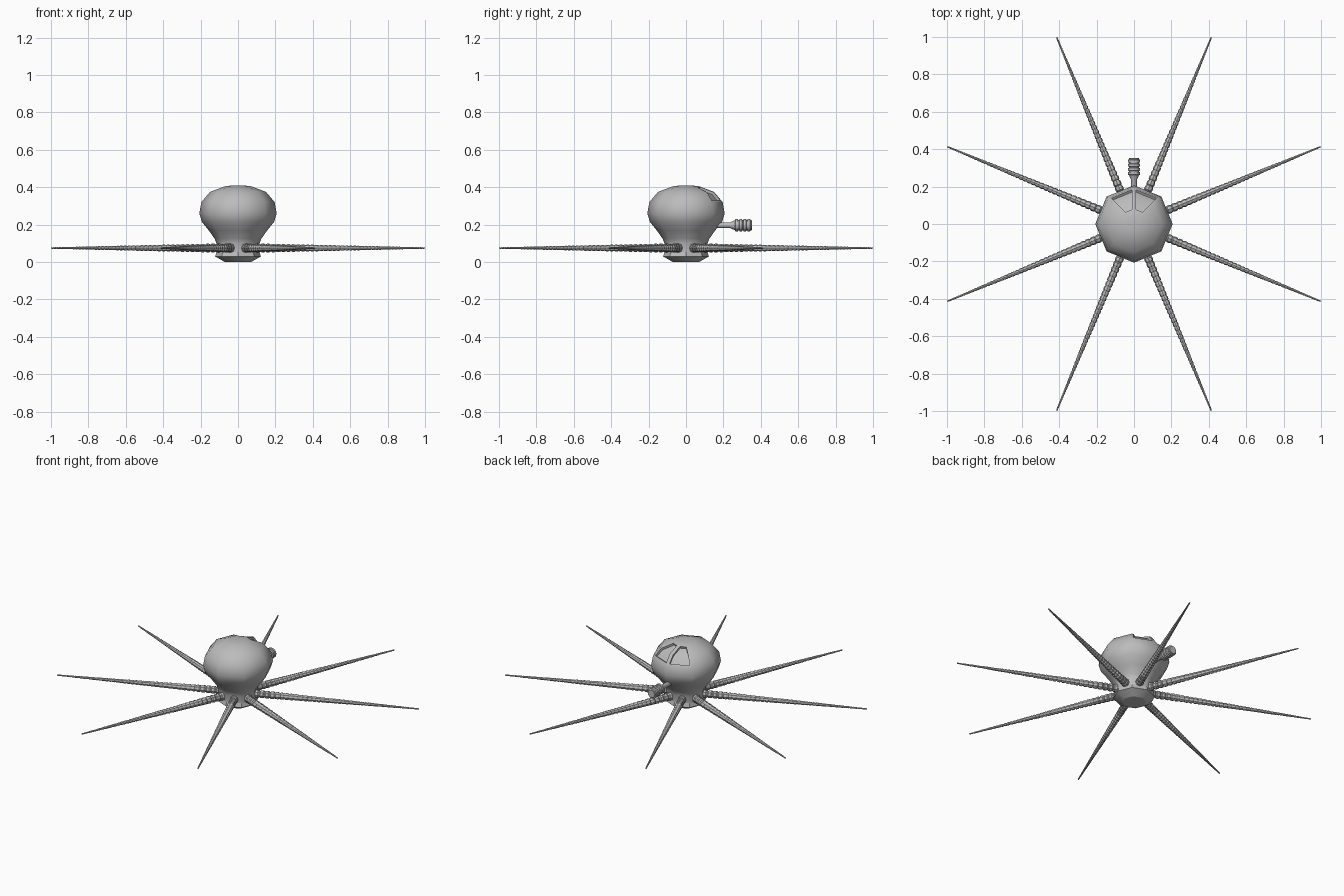
import bpy
import bmesh
from math import cos, sin, pi, radians, atan2
from mathutils import Matrix

cube = bpy.data.objects.get("Cube")
if cube:
    bpy.data.objects.remove(cube, do_unlink=True)

grey = bpy.data.materials.new("matte_grey")
grey.use_nodes = True
grey.diffuse_color = (0.5, 0.5, 0.5, 1)
grey.node_tree.nodes["Principled BSDF"].inputs["Base Color"].default_value = (0.5, 0.5, 0.5, 1)


def lathe(profile, sides):
    """Revolve (radius, height) pairs round z and cap both ends."""
    bm = bmesh.new()
    rings = [[bm.verts.new((r * cos(2 * pi * i / sides), r * sin(2 * pi * i / sides), h))
              for i in range(sides)] for r, h in profile]
    for low, high in zip(rings, rings[1:]):
        for i in range(sides):
            j = (i + 1) % sides
            bm.faces.new((low[i], low[j], high[j], high[i]))
    bm.faces.new(rings[0][::-1])
    bm.faces.new(rings[-1])
    bm.normal_update()
    return bm


def finish(bm, name, angle, matrix=Matrix()):
    mesh = bpy.data.meshes.new(name)
    bm.to_mesh(mesh)
    bm.free()
    mesh.materials.append(grey)
    mesh.shade_smooth()
    mesh.set_sharp_from_angle(angle=radians(angle))
    obj = bpy.data.objects.new(name, mesh)
    obj.matrix_world = matrix
    bpy.context.collection.objects.link(obj)
    return obj


def outward(angle, z):
    """Lay a lathed part flat, pointing away from the centre."""
    return (Matrix.Translation((0, 0, z)) @ Matrix.Rotation(angle, 4, 'Z')
            @ Matrix.Rotation(pi / 2, 4, 'Y'))


# Eight-sided bulbous head tapering to a narrow neck
head = lathe([(0.115, 0.05), (0.115, 0.1), (0.125, 0.125), (0.157, 0.17), (0.193, 0.215),
              (0.207, 0.26), (0.196, 0.32), (0.15, 0.375), (0.07, 0.405), (0.03, 0.41)], 8)

# Two recessed windows in the back of the head
for centre in (67.5, 112.5):
    pane = []
    for f in head.faces:
        c = f.calc_center_median()
        if 0.33 < c.z < 0.4 and abs(atan2(c.y, c.x) - radians(centre)) < 0.1:
            pane.append(f)
    bmesh.ops.inset_region(head, faces=pane, thickness=0.012, use_even_offset=True)
    bmesh.ops.inset_region(head, faces=pane, thickness=0.001, depth=-0.014, use_even_offset=True)
finish(head, "head", 50)

# Faceted foot below the arms
foot = lathe([(0.07, 0), (0.122, 0.03), (0.115, 0.055)], 8)
finish(foot, "foot", 30)

# Eight tapering ribbed arms
START, END, RIBS = 0.1, 1.08, 44
arm_profile = []
for k in range(RIBS):
    for step, swell in ((0, 0.8), (0.2, 1.0), (0.7, 1.0), (0.9, 0.8)):
        t = (k + step) / RIBS
        along = 1.4 * t - 0.4 * t * t
        arm_profile.append((swell * (0.025 - 0.021 * along), START + (END - START) * along))
arm_profile.append((0.003, END))
for n in range(8):
    finish(lathe(arm_profile, 8), f"arm_{n + 1}", 25, outward(radians(22.5 + 45 * n), 0.075))

# Rear spout: thin pipe flaring into a ribbed nozzle
spout_profile = [(0.015, 0.12), (0.015, 0.235), (0.027, 0.262)]
for k in range(4):
    h = 0.264 + 0.022 * k
    spout_profile += [(0.033, h), (0.033, h + 0.013), (0.027, h + 0.015), (0.027, h + 0.02)]
spout_profile.append((0.024, 0.353))
finish(lathe(spout_profile, 12), "rear_spout", 40, outward(pi / 2, 0.197))
